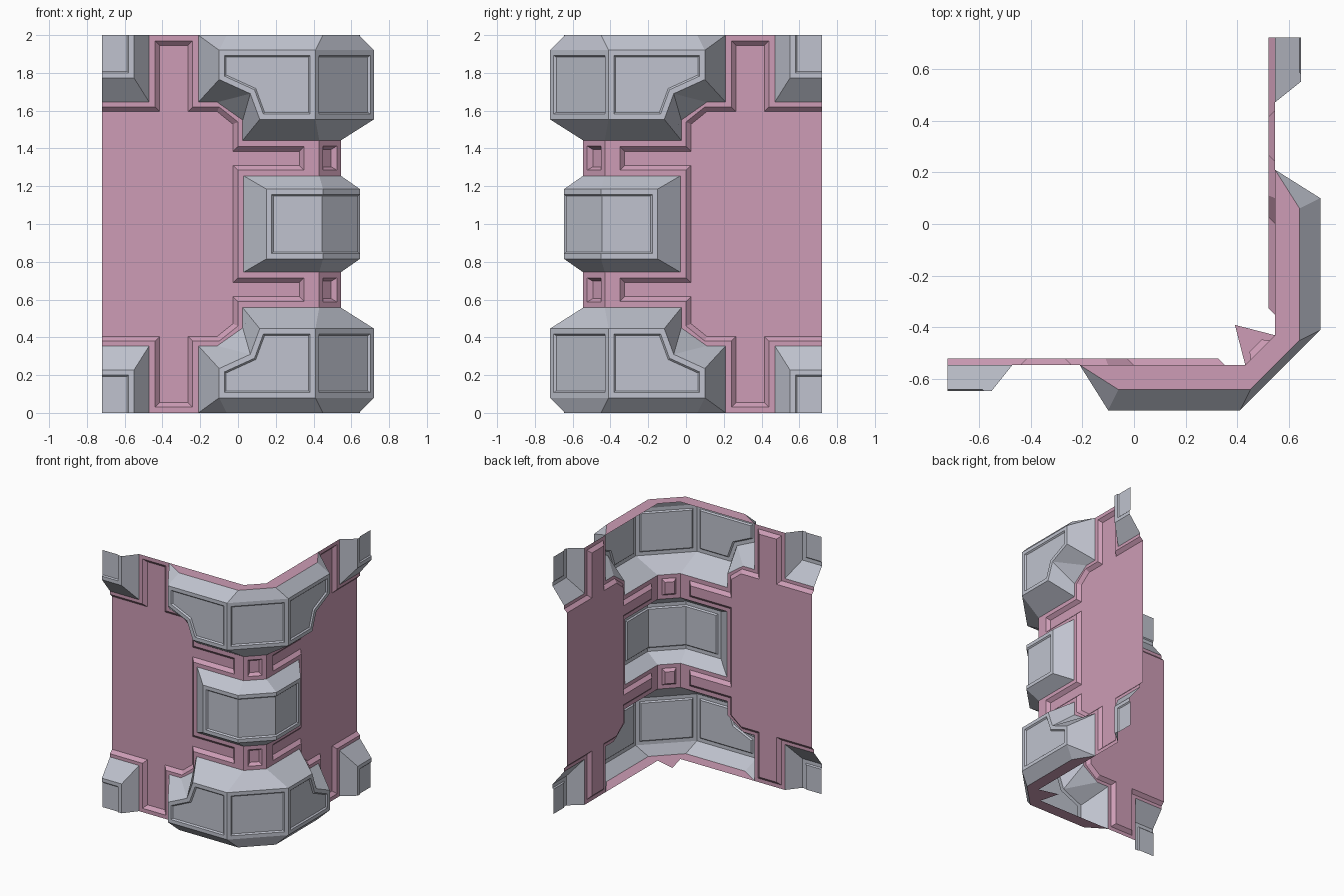
import bpy, bmesh
from mathutils import Vector

if "Cube" in bpy.data.objects:
    bpy.data.objects.remove(bpy.data.objects["Cube"])


def material(name, col):
    m = bpy.data.materials.new(name)
    m.diffuse_color = (*col, 1)
    m.use_nodes = True
    m.node_tree.nodes["Principled BSDF"].inputs["Base Color"].default_value = m.diffuse_color
    return m


PINK = material("dusty pink", (0.61, 0.335, 0.465))
GRAY = material("cool gray", (0.525, 0.545, 0.62))

# depth (y) of the front wall layers
FLOOR, TRIM, LIP, BLOCK, LOW = -0.52, -0.545, -0.64, -0.72, -0.645


def at(y, *xz):
    """Place (x, z) outline points at depth y."""
    return [Vector((x, y, z)) for x, z in xz]


def swap(p):
    """Reflect across the diagonal corner plane."""
    return Vector((-p.y, -p.x, p.z))


def flip(p):
    return Vector((p.x, p.y, 2 - p.z))


class Part:
    """Open shell; each face is repeated by the two mirror planes."""

    def __init__(self):
        self.bm = bmesh.new()

    def add(self, pts, corner=False, zmirror=True):
        n = sum((a.cross(b) for a, b in zip(pts, pts[1:] + pts[:1])), Vector())
        out = Vector((1, -1, 0)) if corner else Vector((0, -1, 0))
        pts = list(pts) if n.dot(out) >= 0 else pts[::-1]
        loops = [pts]
        if not corner:
            loops.append([swap(p) for p in pts][::-1])
        if zmirror:
            loops += [[flip(p) for p in l][::-1] for l in loops]
        return [self.bm.faces.new([self.bm.verts.new(p) for p in l]) for l in loops]

    def strip(self, a, b):
        for i in range(len(a) - 1):
            self.add([a[i], a[i + 1], b[i + 1], b[i]])

    def corner(self, a, b, zmirror=True):
        """Chamfer face spanning the corner between edge a-b and its reflection."""
        return self.add([a, swap(a), swap(b), b], True, zmirror)

    def weld(self):
        bmesh.ops.remove_doubles(self.bm, verts=self.bm.verts, dist=1e-4)

    def panel(self, faces, rim, bevel, depth):
        """Sunken panel with a flat rim around it."""
        for t, d in ((rim, 0), (bevel, -depth)):
            bmesh.ops.inset_individual(self.bm, faces=faces, thickness=t, depth=d,
                                       use_even_offset=True)

    def finish(self, name, mat):
        self.weld()
        me = bpy.data.meshes.new(name)
        self.bm.normal_update()
        self.bm.to_mesh(me)
        self.bm.free()
        me.materials.append(mat)
        bpy.context.collection.objects.link(bpy.data.objects.new(name, me))


# --- wall: recessed panel, bevelled edge and raised trim
wall = Part()
edge = at(TRIM, (-.72, .38), (-.44, .38), (-.44, .03), (-.24, .03), (-.24, .38), (-.10, .38),
          (0, .46), (0, .59), (.35, .59), (.35, .715), (0, .715), (0, 1))
floor = at(FLOOR, (-.72, .405), (-.415, .405), (-.415, .055), (-.265, .055), (-.265, .405),
           (-.11, .405), (-.027, .472), (-.027, .615), (.325, .615), (.325, .69),
           (-.027, .69), (-.027, 1))
feet = at(TRIM, (-.72, .355), (-.47, .355), (-.47, 0), (-.21, 0), (-.21, .355), (-.11, .355),
          (.025, .45), (.025, .557), (.43, .557), (.43, .745), (.03, .745), (.03, 1))
wall.add(floor + at(FLOOR, (-.72, 1)))
wall.strip(edge, floor)
wall.add(feet + edge[::-1])
pockets = wall.corner(feet[8], feet[9])
wall.weld()
wall.panel(pockets, .03, .018, .025)
wall.finish("wall", PINK)

# --- flat caps closing the large blocks at floor and top
half = at(TRIM, (.43, 0), (-.21, 0)) + at(LIP, (-.06, 0), (.45, 0))
ring = half + [swap(p) for p in half[::-1]]
caps = Part()
caps.bm.faces.new([caps.bm.verts.new(flip(p)) for p in ring])
ring.append(Vector((.39, -.39, 0)))
caps.bm.faces.new([caps.bm.verts.new(p) for p in ring[::-1]])
caps.finish("end_caps", PINK)

# --- large corner blocks, bottom and top
big = Part()
b = at(TRIM, (-.21, 0), (-.21, .355), (-.11, .355), (.025, .45), (.025, .557), (.43, .557))
f = at(BLOCK, (-.10, .08), (-.10, .235), (.065, .31), (.115, .446), (.41, .446), (.41, .08))
lip = at(LIP, (-.06, 0), (.45, 0))
panels = big.add(f)
panels += big.corner(f[4], f[5])
for side in ([b[0], b[1], f[1], f[0]], [b[1], b[2], f[2], f[1]], [b[2], b[3], f[2]],
             [b[3], b[4], f[3], f[2]], [b[4], b[5], f[4], f[3]],
             [b[0], lip[0], f[0]], [lip[0], lip[1], f[5], f[0]]):
    big.add(side)
big.corner(b[5], f[4])
big.corner(lip[1], f[5])
big.weld()
big.panel(panels, .028, .009, .01)
big.finish("large_corner_blocks", GRAY)

# --- middle corner block with one panel wrapping the corner
mid = Part()
b = at(TRIM, (.43, .745), (.03, .745), (.03, 1.255), (.43, 1.255))
f = at(LOW, (.45, .815), (.15, .815), (.15, 1.185), (.45, 1.185))
for i in range(3):
    mid.add([b[i], b[i + 1], f[i + 1], f[i]], zmirror=False)
for i in (0, 3):
    mid.corner(b[i], f[i], False)
front = mid.add(f, zmirror=False) + mid.corner(f[0], f[3], False)
mid.weld()
mid.bm.normal_update()
for t, d in ((.028, 0), (.009, -.01)):
    bmesh.ops.inset_region(mid.bm, faces=front, thickness=t, depth=d,
                           use_even_offset=True, use_boundary=True)
mid.finish("middle_corner_block", GRAY)

# --- small blocks at the outer wall ends
ends = Part()
levels = [at(y, (-.72, z), (x, z), (x, 0)) for x, z, y in
          ((-.47, .355, TRIM), (-.55, .228, LOW), (-.58, .2, LOW), (-.588, .192, LOW + .008))]
for lo, hi in zip(levels, levels[1:]):
    ends.strip(lo, hi)
ends.add(levels[-1] + at(LOW + .008, (-.72, 0)))
ends.finish("wall_end_blocks", GRAY)
